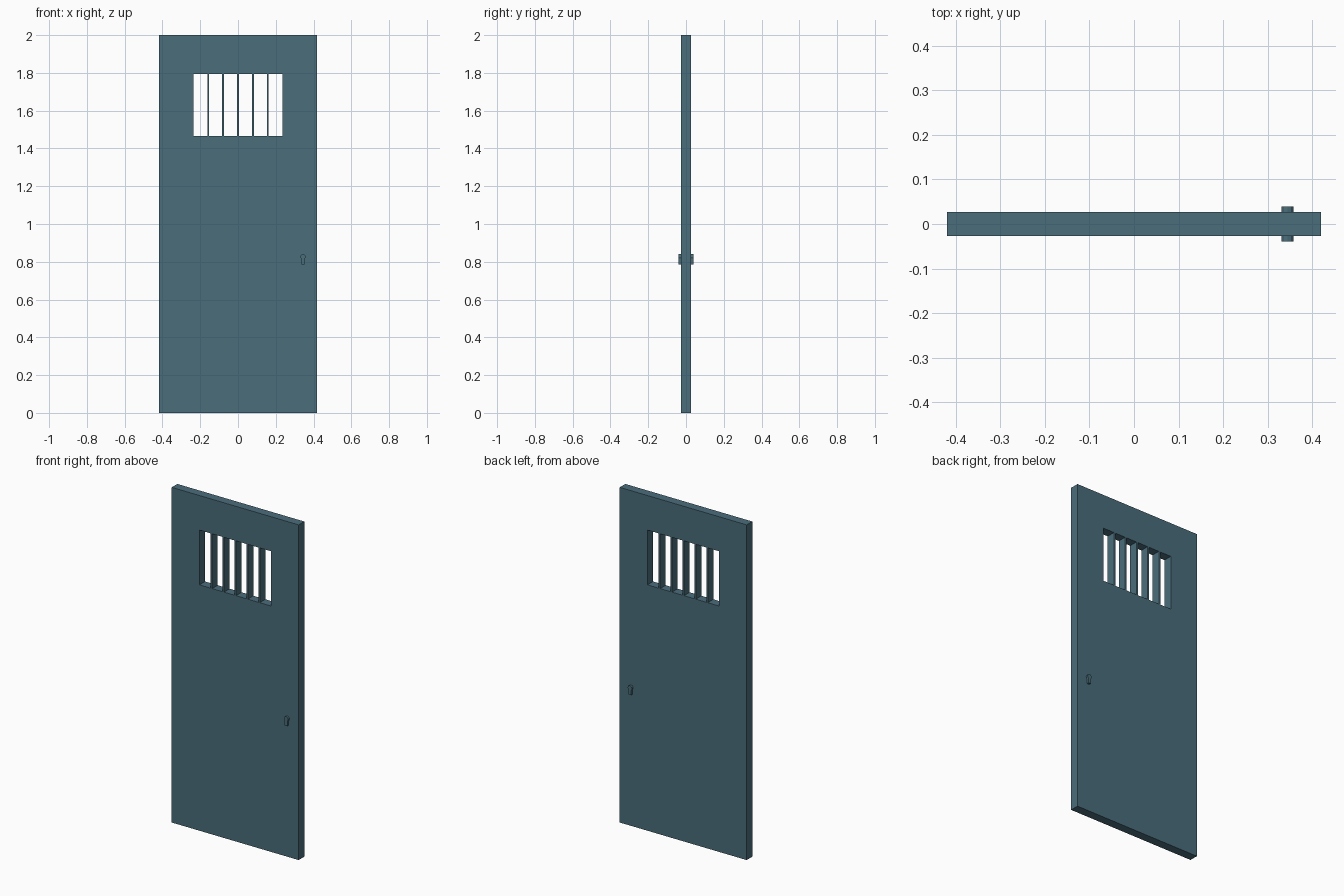
import bpy, bmesh, math

if "Cube" in bpy.data.objects:
    bpy.data.objects.remove(bpy.data.objects["Cube"])

W, H, D = 0.419, 2.0, 0.0265           # door half width, height, half depth
X0, X1, Z0, Z1 = -0.236, 0.236, 1.467, 1.794   # window opening

steel = bpy.data.materials.new("blue grey steel")
steel.diffuse_color = (0.0685, 0.153, 0.198, 1)
steel.use_nodes = True
steel.node_tree.nodes["Principled BSDF"].inputs["Base Color"].default_value = steel.diffuse_color


def finish(name, bm):
    bmesh.ops.recalc_face_normals(bm, faces=bm.faces)
    mesh = bpy.data.meshes.new(name)
    bm.to_mesh(mesh)
    bm.free()
    mesh.materials.append(steel)
    obj = bpy.data.objects.new(name, mesh)
    bpy.context.collection.objects.link(obj)
    return obj


def prism(name, outline, y0, y1):
    """Extrude an x/z outline from y0 to y1."""
    bm = bmesh.new()
    a = [bm.verts.new((x, y0, z)) for x, z in outline]
    b = [bm.verts.new((x, y1, z)) for x, z in outline]
    bm.faces.new(a)
    bm.faces.new(b)
    n = len(a)
    for i in range(n):
        j = (i + 1) % n
        bm.faces.new((a[i], a[j], b[j], b[i]))
    return finish(name, bm)


def rect(x0, x1, z0, z1):
    return [(x0, z0), (x1, z0), (x1, z1), (x0, z1)]


# Door slab with a window opening: four bridged rectangular loops
bm = bmesh.new()
outer, inner = rect(-W, W, 0, H), rect(X0, X1, Z0, Z1)
loops = [[bm.verts.new((x, y, z)) for x, z in shape]
         for shape, y in ((outer, -D), (outer, D), (inner, D), (inner, -D))]
for k in range(4):
    p, q = loops[k], loops[(k + 1) % 4]
    for i in range(4):
        j = (i + 1) % 4
        bm.faces.new((p[i], p[j], q[j], q[i]))
finish("door_slab", bm)

# Thin window bars, as deep as the door
for i in range(1, 6):
    x = X0 + (X1 - X0) * i / 6
    prism(f"window_bar_{i}", rect(x - 0.005, x + 0.005, Z0, Z1), -D, D)

# Raised keyhole plates on both sides: round head, tapered foot
KX, KZ, R = 0.344, 0.827, 0.014
key = []
for i in range(9):
    a = math.radians(-45 + 270 * i / 8)
    key.append((KX + R * math.cos(a), KZ + R * math.sin(a)))
key += [(KX - 0.008, 0.786), (KX + 0.008, 0.786)]
prism("keyhole_plate_front", key, -0.039, -D)
prism("keyhole_plate_back", key, D, 0.039)
